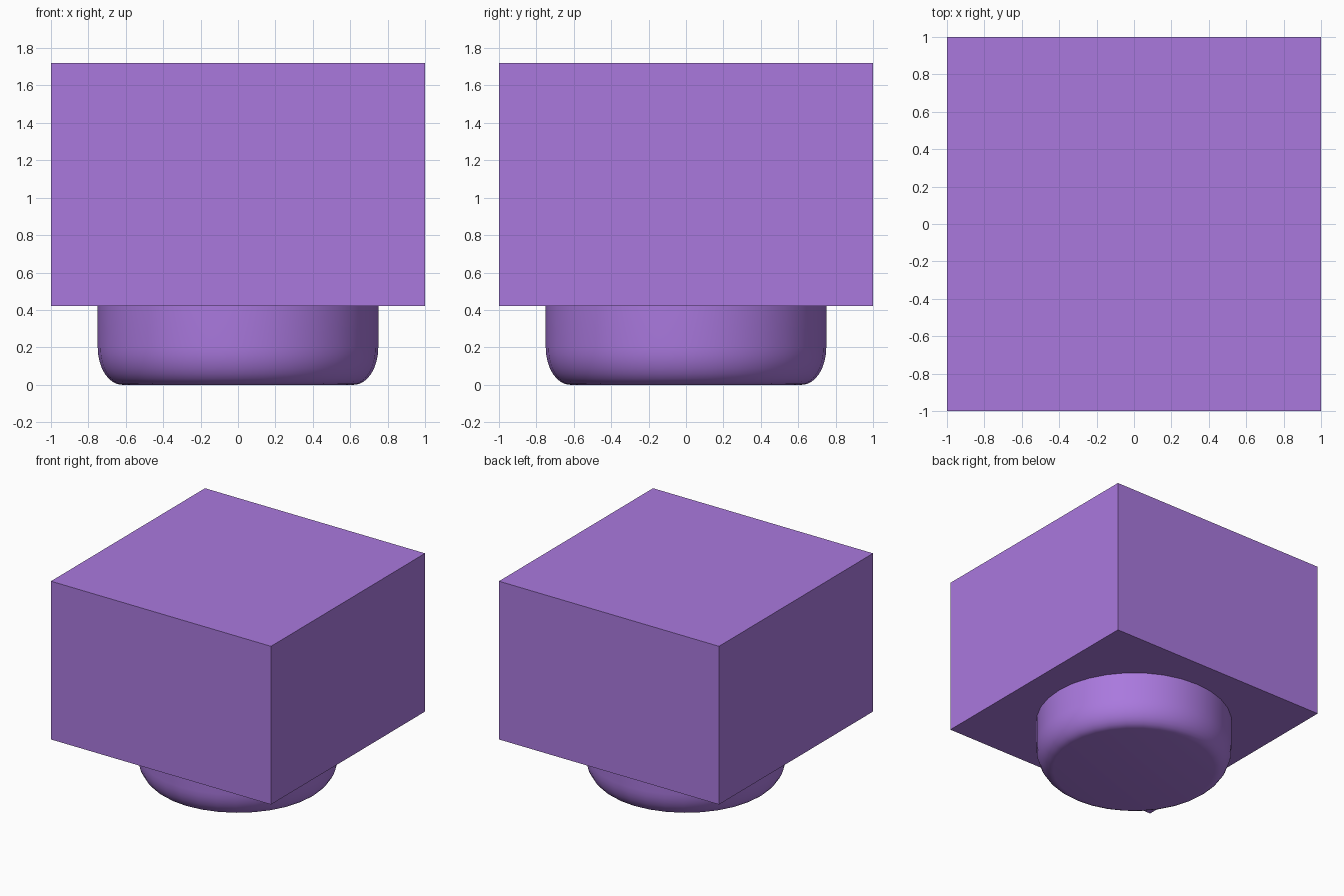
import bpy, bmesh, math

if "Cube" in bpy.data.objects:
    bpy.data.objects.remove(bpy.data.objects["Cube"])

purple = bpy.data.materials.new("purple")
purple.diffuse_color = (0.40, 0.19, 0.73, 1)
purple.use_nodes = True
purple.node_tree.nodes["Principled BSDF"].inputs["Base Color"].default_value = purple.diffuse_color


def finish(name, bm):
    bmesh.ops.recalc_face_normals(bm, faces=bm.faces[:])
    mesh = bpy.data.meshes.new(name)
    bm.to_mesh(mesh)
    bm.free()
    mesh.materials.append(purple)
    ob = bpy.data.objects.new(name, mesh)
    bpy.context.collection.objects.link(ob)
    return ob


# Block: plain sharp-edged box
bm = bmesh.new()
bmesh.ops.create_cube(bm, size=1)
bmesh.ops.scale(bm, vec=(2, 2, 1.3), verts=bm.verts)
bmesh.ops.translate(bm, vec=(0, 0, 1.07), verts=bm.verts)
finish("block", bm)

# Base: round foot with an elliptical lower edge, spun from a profile
RADIUS, TOP, ROUND_X, ROUND_Z, STEPS = 0.75, 0.42, 0.13, 0.20, 8
profile = [(0, 0)]
for i in range(STEPS + 1):
    a = math.pi / 2 * i / STEPS
    profile.append((RADIUS - ROUND_X + ROUND_X * math.sin(a),
                    ROUND_Z - ROUND_Z * math.cos(a)))
profile += [(RADIUS, TOP), (0, TOP)]

bm = bmesh.new()
verts = [bm.verts.new((r, 0, z)) for r, z in profile]
edges = [bm.edges.new(pair) for pair in zip(verts, verts[1:])]
bmesh.ops.spin(bm, geom=verts + edges, cent=(0, 0, 0), axis=(0, 0, 1),
               angle=2 * math.pi, steps=32, use_duplicate=False)
bmesh.ops.remove_doubles(bm, verts=bm.verts[:], dist=0.0001)
base = finish("base", bm)
bpy.context.view_layer.objects.active = base
base.select_set(True)
bpy.ops.object.shade_smooth_by_angle(angle=math.radians(35))
